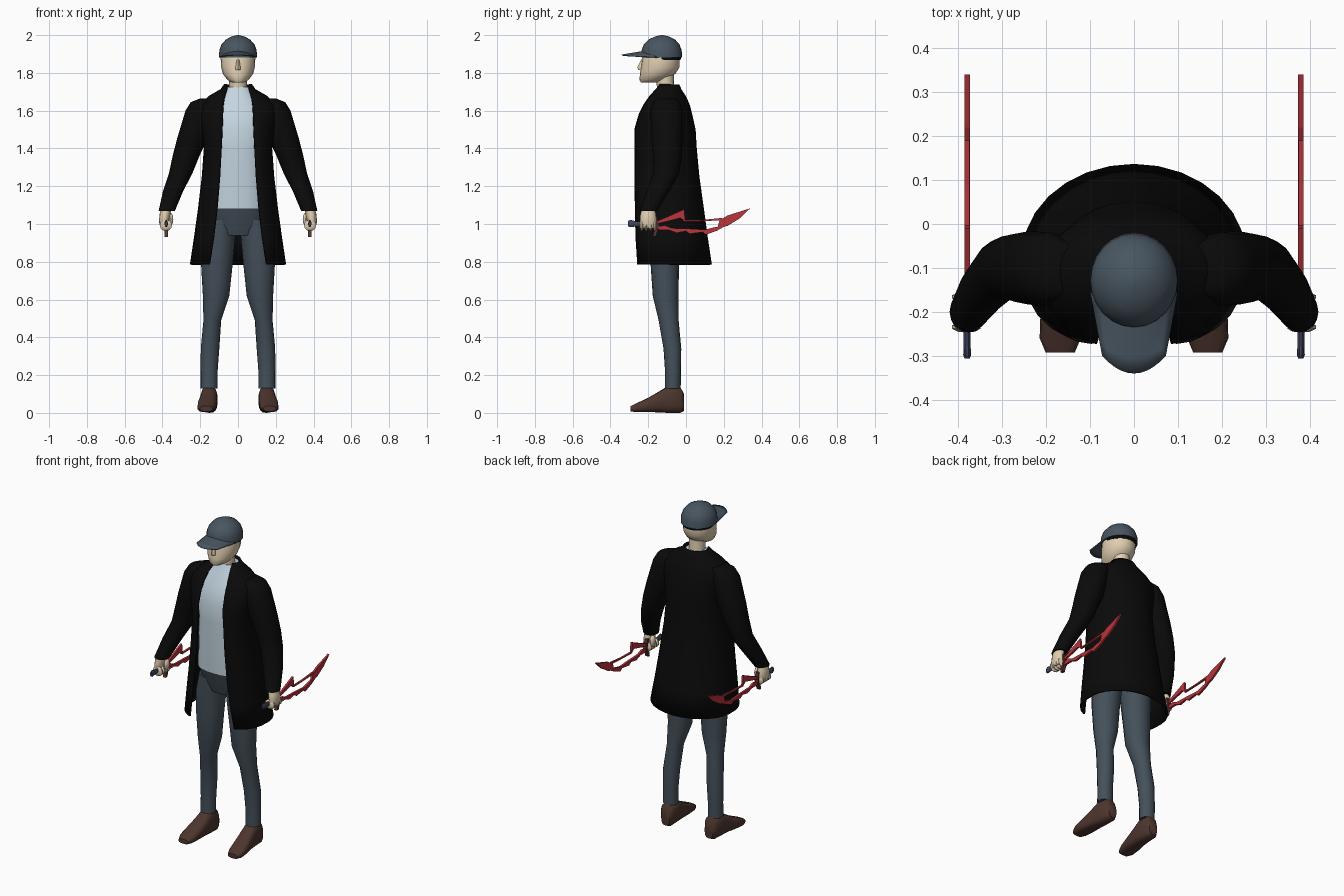
import bpy, bmesh, math


def mat(name, r, g, b):
    m = bpy.data.materials.new(name)
    m.diffuse_color = (r, g, b, 1)
    return m


SLATE = mat("slate cloth", 0.065, 0.092, 0.118)
DENIM = mat("denim", 0.058, 0.080, 0.102)
BLACK = mat("black cloth", 0.003, 0.003, 0.003)
SHIRT = mat("pale blue shirt", 0.55, 0.66, 0.74)
SKIN = mat("skin", 0.75, 0.62, 0.44)
BROWN = mat("brown leather", 0.075, 0.036, 0.027)
RED = mat("red blade", 0.48, 0.035, 0.045)
GRIP = mat("grip blue", 0.05, 0.058, 0.105)
GUARD = mat("dark guard", 0.10, 0.035, 0.028)


def finish(name, bm, m, angle=50):
    bmesh.ops.recalc_face_normals(bm, faces=bm.faces)
    me = bpy.data.meshes.new(name)
    bm.to_mesh(me)
    bm.free()
    me.materials.append(m)
    if angle:
        me.shade_smooth()
        me.set_sharp_from_angle(angle=math.radians(angle))
    ob = bpy.data.objects.new(name, me)
    bpy.context.collection.objects.link(ob)
    return ob


def spow(v, p):
    return math.copysign(abs(v) ** p, v)


def bridge(bm, rows, closed):
    for a, b in zip(rows, rows[1:]):
        n = len(a)
        for i in range(n if closed else n - 1):
            j = (i + 1) % n
            bm.faces.new((a[i], a[j], b[j], b[i]))


def loft(name, rings, m, axis="z", n=16, p=1.0, s=1, angle=50):
    """Rings are (x, y, z, radius a, radius b), across the given axis."""
    bm = bmesh.new()
    rows = []
    for x, y, z, ra, rb in rings:
        row = []
        for i in range(n):
            t = 2 * math.pi * i / n
            u, v = ra * spow(math.cos(t), p), rb * spow(math.sin(t), p)
            co = (x + u, y + v, z) if axis == "z" else (x + u, y, z + v)
            row.append(bm.verts.new((s * co[0], co[1], co[2])))
        rows.append(row)
    bridge(bm, rows, True)
    bm.faces.new(rows[0])
    bm.faces.new(rows[-1])
    return finish(name, bm, m, angle)


def ellipsoid(name, c, r, m):
    bm = bmesh.new()
    bmesh.ops.create_uvsphere(bm, u_segments=10, v_segments=6, radius=1)
    for v in bm.verts:
        v.co = [c[k] + v.co[k] * r[k] for k in range(3)]
    return finish(name, bm, m)


def plate(name, pts, x, thick, m):
    """Flat outline in the y-z plane, extruded along x."""
    bm = bmesh.new()
    f = bm.faces.new([bm.verts.new((x - thick / 2, y, z)) for y, z in pts])
    g = bmesh.ops.extrude_face_region(bm, geom=[f])["geom"]
    bmesh.ops.translate(bm, vec=(thick, 0, 0),
                        verts=[v for v in g if isinstance(v, bmesh.types.BMVert)])
    return finish(name, bm, m, 0)


# Head, neck and nose
loft("neck", [(0, -.105, 1.66, .05, .05), (0, -.108, 1.72, .047, .045),
              (0, -.115, 1.80, .047, .05)], SKIN)
loft("head", [(0, -.19, 1.748, .03, .048), (0, -.178, 1.762, .055, .068),
              (0, -.15, 1.795, .08, .094), (0, -.137, 1.83, .089, .102),
              (0, -.132, 1.88, .092, .099), (0, -.13, 1.93, .08, .085)], SKIN, n=20)
loft("nose", [(0, -.237, 1.815, .014, .016), (0, -.238, 1.83, .013, .019),
              (0, -.23, 1.87, .007, .008)], SKIN, n=8)
loft("hair_band", [(0, -.127, 1.868, .09, .098), (0, -.127, 1.90, .096, .104)], BLACK, n=24)

# Cap dome and arched brim
loft("cap_dome", [(0, -.128, 1.882, .100, .108), (0, -.129, 1.92, .099, .106),
                  (0, -.129, 1.95, .088, .095), (0, -.128, 1.977, .064, .070),
                  (0, -.127, 1.993, .033, .036), (0, -.127, 2.0, .006, .006)], SLATE, n=24)
bm = bmesh.new()
rows = []
for j in range(6):
    v = j / 5
    row = []
    for i in range(11):
        u = i / 5 - 1
        row.append(bm.verts.new((u * (.098 - .026 * v),
                                 -.155 - v * (.185 - .04 * u * u),
                                 1.882 + (1 - u * u) * .043 * (1 - v * .9) + .008 * v)))
    rows.append(row)
bridge(bm, rows, False)
brim = finish("cap_brim", bm, SLATE)
sol = brim.modifiers.new("thickness", "SOLIDIFY")
sol.thickness, sol.offset = .006, 0

# Shirt and hips
loft("shirt", [(0, -.11, 1.08, .165, .130), (0, -.115, 1.25, .155, .132),
               (0, -.115, 1.40, .152, .133), (0, -.115, 1.50, .163, .135),
               (0, -.11, 1.60, .16, .108), (0, -.10, 1.66, .11, .082),
               (0, -.10, 1.725, .062, .052)], SHIRT, n=24, p=.85)
loft("hips", [(0, -.11, .94, .10, .08), (0, -.11, .99, .15, .095),
              (0, -.11, 1.085, .165, .122)], DENIM, n=20, p=.9)

# Open coat: z, half width, front y, back y, half opening
bm = bmesh.new()
rows = []
for z, w, yf, yb, o in [(.785, .25, -.275, .132, .15), (.93, .228, -.28, .11, .128),
                        (1.08, .207, -.28, .09, .11), (1.25, .187, -.28, .066, .096),
                        (1.40, .176, -.278, .052, .088), (1.50, .19, -.276, .046, .083),
                        (1.58, .205, -.25, .028, .08), (1.63, .20, -.225, .015, .077),
                        (1.675, .15, -.195, -.005, .07), (1.71, .09, -.168, -.028, .06),
                        (1.737, .07, -.15, -.04, .055)]:
    yc, r, p = (yf + yb) / 2, (yb - yf) / 2, .75
    a0 = math.asin((o / w) ** (1 / p))
    row = []
    for i in range(25):
        a = a0 + (2 * math.pi - 2 * a0) * i / 24
        q = p if math.cos(a) > 0 else 1
        row.append(bm.verts.new((w * spow(math.sin(a), q), yc - r * spow(math.cos(a), q), z)))
    rows.append(row)
bridge(bm, rows, False)
coat = finish("coat", bm, BLACK)
sol = coat.modifiers.new("thickness", "SOLIDIFY")
sol.thickness, sol.offset = .01, 0

for s, side in ((1, "left"), (-1, "right")):
    # Sleeve
    loft(side + "_sleeve", [(.15, -.10, 1.665, .05, .05), (.185, -.102, 1.645, .065, .07),
                            (.20, -.103, 1.60, .078, .085), (.243, -.10, 1.45, .08, .083),
                            (.275, -.098, 1.36, .071, .075), (.303, -.105, 1.27, .062, .07),
                            (.345, -.15, 1.17, .053, .06), (.377, -.20, 1.07, .043, .047)],
         BLACK, s=s)
    # Trouser leg
    loft(side + "_leg", [(.087, -.11, 1.02, .08, .09), (.105, -.112, .90, .088, .085),
                         (.112, -.112, .78, .083, .075), (.116, -.108, .62, .07, .068),
                         (.136, -.092, .49, .047, .053), (.148, -.072, .34, .049, .047),
                         (.153, -.069, .22, .045, .042), (.153, -.07, .13, .045, .042)],
         DENIM, s=s)
    # Shoe
    loft(side + "_shoe", [(.148, -.010, .055, .028, .045), (.15, -.03, .068, .042, .068),
                          (.153, -.10, .07, .044, .070), (.156, -.14, .059, .046, .056),
                          (.163, -.20, .042, .05, .038), (.168, -.26, .028, .047, .024),
                          (.168, -.293, .022, .033, .014)], BROWN, axis="y", p=.7, s=s)
    # Hand with curled fingers
    loft(side + "_hand", [(.377, -.20, 1.09, .027, .032), (.387, -.20, 1.05, .029, .042),
                          (.392, -.20, 1.01, .026, .045), (.39, -.20, .98, .02, .04)],
         SKIN, n=12, s=s)
    for k in range(4):
        ellipsoid(f"{side}_finger_{k + 1}", (s * .382, -.235 + .023 * k, .993),
                  (.034, .0125, .03), SKIN)
    ellipsoid(side + "_thumb", (s * .357, -.185, 1.025), (.015, .022, .035), SKIN)
    # Sword: grip, guard and jagged open blade
    x = s * .38
    loft(side + "_grip", [(.38, -.306, 1.002, .006, .015), (.38, -.298, 1.002, .009, .020),
                          (.38, -.28, 1.002, .008, .018), (.38, -.265, 1.0, .008, .014),
                          (.38, -.15, 1.0, .008, .014)], GRIP, axis="y", n=10, s=s)
    plate(side + "_guard", [(-.168, 1.045), (-.153, 1.04), (-.142, .99), (-.16, .935),
                            (-.176, .932), (-.165, .985)], x, .02, GUARD)
    plate(side + "_blade_hook", [(-.155, 1.015), (-.095, 1.04), (-.01, 1.078), (-.003, 1.012),
                                 (-.03, 1.032), (-.075, 1.02), (-.145, 1.003)], x, .012, RED)
    plate(side + "_blade_back", [(-.015, 1.02), (.09, 1.022), (.19, 1.032), (.19, 1.02),
                                 (.09, 1.015), (-.008, 1.012)], x, .011, RED)
    plate(side + "_blade_tip", [(.165, .975), (.178, 1.02), (.22, 1.045), (.34, 1.083),
                                (.285, 1.03), (.22, .99)], x, .012, RED)
    plate(side + "_blade_edge", [(-.165, .985), (-.11, .993), (-.075, .978), (.02, .975),
                                 (.1, .97), (.16, .985), (.2, .985), (.165, .965),
                                 (.105, .943), (.09, .957), (.02, .948), (0, .962),
                                 (-.05, .953), (-.09, .968), (-.14, .968)], x, .0125, RED)
